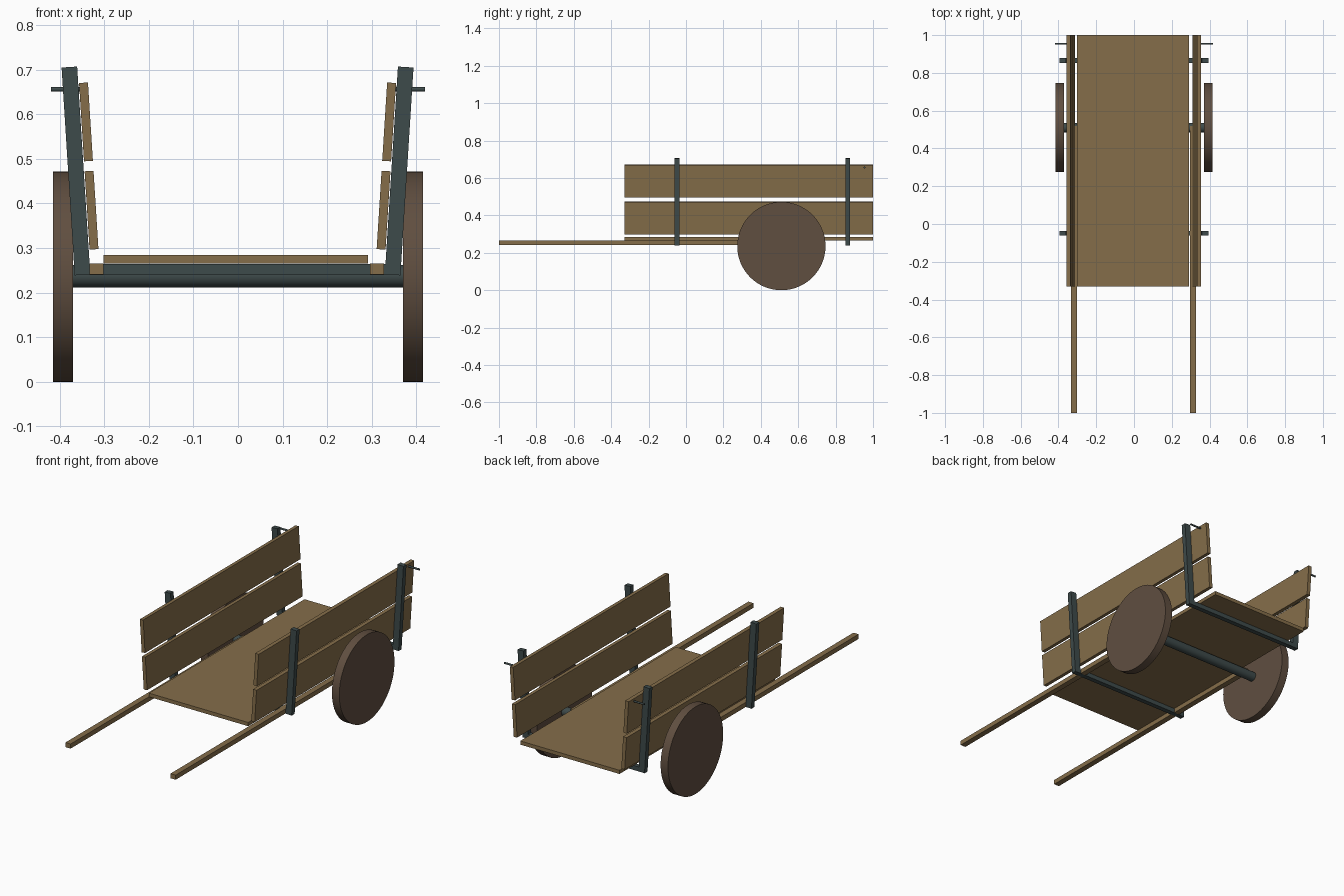
import bpy, math

if "Cube" in bpy.data.objects:
    bpy.data.objects.remove(bpy.data.objects["Cube"])

def material(name, color):
    m = bpy.data.materials.new(name)
    m.diffuse_color = (*color, 1)
    m.use_nodes = True
    m.node_tree.nodes["Principled BSDF"].inputs["Base Color"].default_value = m.diffuse_color
    return m

WOOD = material("light wood", (0.235, 0.155, 0.068))
DARK = material("dark wood", (0.117, 0.077, 0.051))
IRON = material("slate iron", (0.048, 0.069, 0.069))

def finish(name, mat):
    ob = bpy.context.object
    ob.name = name
    ob.data.materials.append(mat)
    return ob

def box(name, mat, center, size, tilt=0):
    bpy.ops.mesh.primitive_cube_add(size=1, location=center, rotation=(0, tilt, 0))
    ob = finish(name, mat)
    ob.scale = size
    return ob

def rod(name, mat, center, radius, length, sides):
    # cylinder lying along x
    bpy.ops.mesh.primitive_cylinder_add(vertices=sides, radius=radius, depth=length,
                                        location=center, rotation=(0, math.pi / 2, 0))
    bpy.ops.object.shade_smooth_by_angle(angle=math.radians(40))
    return finish(name, mat)

AXLE_Y, WHEEL_R = 0.51, 0.236
FRAME_YS = {"front": -0.049, "back": 0.865}
TILT = 0.063          # outward lean of the sides
CX = -0.001           # body centre

# floor and axle
box("floor", WOOD, (-0.005, 0.335, 0.275), (0.594, 1.33, 0.02))
rod("axle", IRON, (0, AXLE_Y, 0.237), 0.025, 0.75, 32)

# cross beams under the floor
for end, y in FRAME_YS.items():
    box(f"{end}_cross_beam", IRON, (CX, y, 0.252), (0.70, 0.026, 0.024))

for side, s in (("left", -1), ("right", 1)):
    # long pull shafts
    box(f"{side}_shaft", WOOD, (-0.003 + s * 0.3145, -0.24, 0.253), (0.031, 1.52, 0.025))
    # solid wheels
    rod(f"{side}_wheel", DARK, (s * 0.3925, AXLE_Y, WHEEL_R), WHEEL_R, 0.044, 64)
    # leaning posts
    for end, y in FRAME_YS.items():
        box(f"{side}_{end}_post", IRON, (CX + s * 0.3625, y, 0.473),
            (0.035, 0.026, 0.467), s * TILT)
    # leaning side planks
    for level, z in (("lower", 0.385), ("upper", 0.583)):
        x = 0.3275 + (z - 0.385) * TILT
        box(f"{side}_{level}_plank", WOOD, (CX + s * x, 0.335, z),
            (0.02, 1.33, 0.176), s * TILT)
    # small pegs near the back
    rod(f"{side}_peg", IRON, (s * 0.3815, 0.954, 0.656), 0.005, 0.075, 12)
